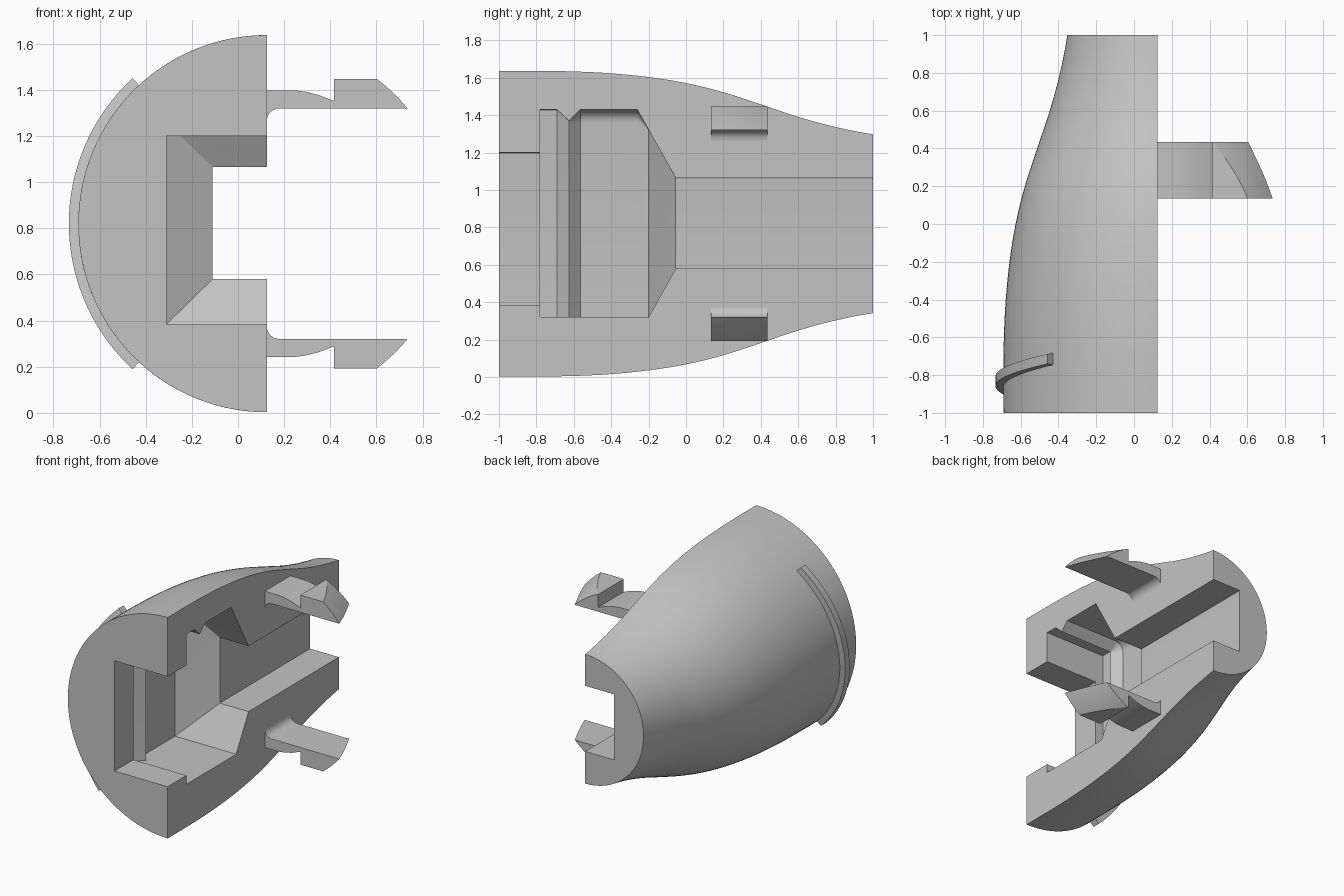
import bpy, bmesh, math
from math import sin, cos, radians, sqrt, atan2

if "Cube" in bpy.data.objects:
    bpy.data.objects.remove(bpy.data.objects["Cube"])

CX, CZ = 0.125, 0.82          # axis of the round shell, running along y

grey = bpy.data.materials.new("light_grey")
grey.diffuse_color = (0.55, 0.55, 0.55, 1)
grey.use_nodes = True
grey.node_tree.nodes["Principled BSDF"].inputs["Base Color"].default_value = grey.diffuse_color


def loft(name, rings):
    """Closed solid through a list of equal-length point rings."""
    bm = bmesh.new()
    vs = [[bm.verts.new(p) for p in ring] for ring in rings]
    n = len(rings[0])
    for a, b in zip(vs, vs[1:]):
        for i in range(n):
            j = (i + 1) % n
            bm.faces.new((a[i], a[j], b[j], b[i]))
    bm.faces.new(vs[0])
    bm.faces.new(vs[-1][::-1])
    bmesh.ops.recalc_face_normals(bm, faces=bm.faces)
    me = bpy.data.meshes.new(name)
    bm.to_mesh(me)
    bm.free()
    ob = bpy.data.objects.new(name, me)
    me.materials.append(grey)
    bpy.context.collection.objects.link(ob)
    return ob


def activate(ob):
    bpy.ops.object.select_all(action='DESELECT')
    ob.select_set(True)
    bpy.context.view_layer.objects.active = ob


def smooth(ob):
    activate(ob)
    bpy.ops.object.shade_smooth_by_angle(angle=radians(30))


# Shell radius along y, in steps of 0.2, smoothly interpolated
RADII = [.817, .817, .814, .804, .784, .752, .703, .638, .571, .517, .478]


def radius(y):
    t = min(max((y + 1) / 0.2, 0), 9.9999)
    i = int(t)
    f = t - i if y < 1 else 1
    p = [RADII[min(max(k, 0), 10)] for k in range(i - 1, i + 3)]
    if i == 9:
        p[3] = 2 * p[2] - p[1] + 0.016
    return 0.5 * (2 * p[1] + (p[2] - p[0]) * f
                  + (2 * p[0] - 5 * p[1] + 4 * p[2] - p[3]) * f * f
                  + (3 * p[1] - p[0] - 3 * p[2] + p[3]) * f ** 3)


# Half-round tapered shell
rings = []
for k in range(41):
    y = -1 + k * 0.05
    r = radius(y)
    rings.append([(CX - r * sin(math.pi * i / 64), y, CZ + r * cos(math.pi * i / 64))
                  for i in range(65)])
shell = loft("half_shell", rings)


# Cavity section: rectangle with a rounded upper back corner
def cavity_ring(y, back, low, top, r=0.004):
    corner = [(back + r - r * sin(radians(a)), y, top - r + r * cos(radians(a)))
              for a in range(0, 91, 15)]
    return [(0.3, y, low), (0.3, y, top)] + corner + [(back, y, low)]


chamber = loft("chamber_cutter", [
    cavity_ring(-0.78, -0.375, 0.32, 1.43),
    cavity_ring(-0.69, -0.375, 0.32, 1.43),
    cavity_ring(-0.625, -0.315, 0.32, 1.37),      # V-shaped rib
    cavity_ring(-0.565, -0.375, 0.32, 1.43, 0.07),
    cavity_ring(-0.26, -0.375, 0.32, 1.43, 0.07),
    cavity_ring(-0.2, -0.375, 0.32, 1.323),
    cavity_ring(-0.055, -0.11, 0.58, 1.065),      # narrow rear channel
    cavity_ring(1.2, -0.11, 0.58, 1.065)])
mouth = loft("mouth_cutter", [cavity_ring(-1.2, -0.31, 0.385, 1.2),
                              cavity_ring(-0.7, -0.31, 0.385, 1.2)])
for cutter in (chamber, mouth):
    cutter.hide_render = True
    mod = shell.modifiers.new("cut", 'BOOLEAN')
    mod.operation = 'DIFFERENCE'
    mod.solver = 'EXACT'
    mod.object = cutter
    activate(shell)
    bpy.ops.object.modifier_apply(modifier=mod.name)
    bpy.data.objects.remove(cutter)
smooth(shell)


# Snap clips: hooked arm whose tip follows a surface just outside the shell
def clip_ring(y, side):
    r = radius(y) + 0.067
    pts = [(0.11, 1.398), (0.24, 1.398), (0.29, 1.392), (0.35, 1.377),
           (0.415, 1.352), (0.415, 1.447)]
    a0 = atan2(0.627, sqrt(r * r - 0.627 ** 2))
    a1 = atan2(0.5, sqrt(r * r - 0.5 ** 2))
    for i in range(9):
        a = a0 + (a1 - a0) * i / 8
        pts.append((CX + r * cos(a), CZ + r * sin(a)))
    for i in range(7):                             # root fillet
        a = radians(15 * i)
        pts.append((0.18 - 0.055 * sin(a), 1.265 + 0.055 * cos(a)))
    pts.append((0.11, 1.265))
    return [(x, y, CZ + side * (z - CZ)) for x, z in pts]


for name, side in (("upper_clip", 1), ("lower_clip", -1)):
    smooth(loft(name, [clip_ring(0.135 + 0.05 * k, side) for k in range(7)]))

# Helical thread ridge on the outside
rings = []
for k in range(41):
    t = -1 + k / 20
    a = radians(47.3 * t)
    y = -0.832 + 0.118 * t
    rings.append([(CX - r * cos(a), y + dy, CZ + r * sin(a))
                  for r, dy in ((0.79, -0.035), (0.858, -0.026),
                                (0.858, 0.026), (0.79, 0.035))])
smooth(loft("thread_ridge", rings))
